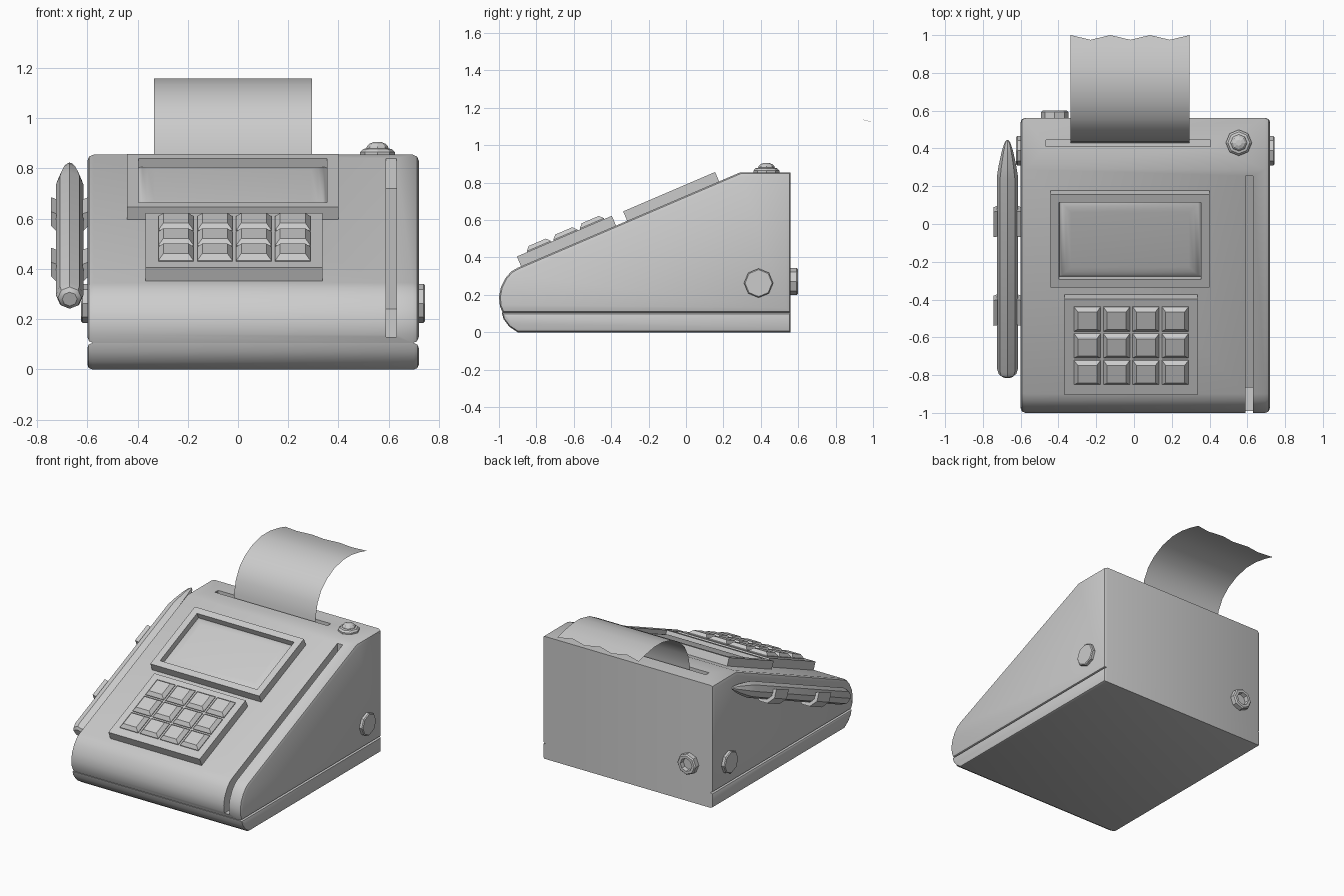
import bpy, bmesh
from math import sin, cos, pi, radians, atan2
from mathutils import Matrix, Vector

if "Cube" in bpy.data.objects:
    bpy.data.objects.remove(bpy.data.objects["Cube"])

SLOPE = atan2(0.51, 1.19)
# local frame of the sloped face: y runs up the slope, z is its normal
FACE = Matrix.Translation((0, -0.9, 0.345)) @ Matrix.Rotation(SLOPE, 4, 'X')


def finish(bm, name, matrix=Matrix(), smooth=None):
    bmesh.ops.recalc_face_normals(bm, faces=bm.faces)
    me = bpy.data.meshes.new(name)
    bm.to_mesh(me)
    bm.free()
    me.transform(matrix)
    ob = bpy.data.objects.new(name, me)
    bpy.context.collection.objects.link(ob)
    bpy.ops.object.select_all(action='DESELECT')
    ob.select_set(True)
    bpy.context.view_layer.objects.active = ob
    if smooth:
        bpy.ops.object.shade_smooth_by_angle(angle=radians(smooth))
    return ob


def prism(name, profile, x0, x1, bevel=0, smooth=None):
    """Extrude a (y, z) profile along x and round the rims of both caps."""
    bm = bmesh.new()
    a = [bm.verts.new((x0, y, z)) for y, z in profile]
    b = [bm.verts.new((x1, y, z)) for y, z in profile]
    n = len(a)
    bm.faces.new(a)
    bm.faces.new(b)
    for i in range(n):
        j = (i + 1) % n
        bm.faces.new((a[i], a[j], b[j], b[i]))
    bmesh.ops.recalc_face_normals(bm, faces=bm.faces)
    if bevel:
        rims = [e for e in bm.edges if abs(e.verts[0].co.x - e.verts[1].co.x) < 1e-5]
        bmesh.ops.bevel(bm, geom=rims, offset=bevel, segments=2, profile=0.5,
                        affect='EDGES', clamp_overlap=True)
    return finish(bm, name, smooth=smooth)


def box_bm(lo, hi):
    bm = bmesh.new()
    lo, hi = Vector(lo), Vector(hi)
    bmesh.ops.create_cube(bm, size=1, matrix=Matrix.Translation((lo + hi) / 2)
                          @ Matrix.Diagonal((*(hi - lo), 1)))
    return bm


def top_face(bm):
    bm.normal_update()
    return max((f for f in bm.faces if f.normal.z > 0.9),
               key=lambda f: f.calc_center_median().z)


def lathe(name, profile, matrix, segs=8, smooth=None):
    """Turn an (r, z) profile; both ends are closed."""
    bm = bmesh.new()
    rings = [[bm.verts.new((r * cos(2 * pi * i / segs), r * sin(2 * pi * i / segs), z))
              for i in range(segs)] for r, z in profile]
    for a, b in zip(rings, rings[1:]):
        for i in range(segs):
            j = (i + 1) % segs
            bm.faces.new((a[i], a[j], b[j], b[i]))
    bm.faces.new(rings[0])
    bm.faces.new(rings[-1])
    return finish(bm, name, matrix, smooth)


def cut(ob, cutter):
    mod = ob.modifiers.new("cut", 'BOOLEAN')
    mod.operation, mod.solver, mod.object = 'DIFFERENCE', 'EXACT', cutter
    bpy.ops.object.select_all(action='DESELECT')
    ob.select_set(True)
    bpy.context.view_layer.objects.active = ob
    bpy.ops.object.modifier_apply(modifier="cut")
    bpy.data.objects.remove(cutter)


# Housing: base tray and wedge-shaped shell
prism("base_tray", [(-0.9, 0), (-0.945, 0.03), (-0.975, 0.07), (-0.985, 0.105),
                    (0.56, 0.105), (0.56, 0)], -0.6, 0.72, 0.02, 35)
shell = prism("shell", [(-0.98, 0.105), (-0.995, 0.14), (-1.0, 0.19), (-0.99, 0.24),
                        (-0.965, 0.29), (-0.935, 0.325), (-0.9, 0.345), (0.29, 0.855),
                        (0.56, 0.855), (0.56, 0.105)], -0.6, 0.72, 0.025, 35)

# Card slot and paper slot cut into the shell
cut(shell, prism("card_cutter", [(0.255, 0.72), (-0.865, 0.24), (-0.865, 0.13),
                                 (-1.1, 0.13), (-1.1, 0.6), (0.255, 1.1)], 0.59, 0.63))
cut(shell, finish(box_bm((-0.465, 0.41, 0.79), (0.405, 0.445, 0.95)), "paper_cutter"))
bpy.ops.object.shade_smooth_by_angle(angle=radians(35))

# Screen: raised frame, recess and cushioned glass
bm = box_bm((-0.442, 0.637, -0.01), (0.40, 1.172, 0.055))
f = top_face(bm)
bmesh.ops.inset_region(bm, faces=[f], thickness=0.065)
for thick, drop in ((0.0005, -0.04), (0.02, 0.011), (0.03, 0.008), (0.04, 0.003)):
    bmesh.ops.inset_region(bm, faces=[f], thickness=thick)
    bmesh.ops.translate(bm, verts=f.verts, vec=(0, 0, drop))
finish(bm, "screen", FACE, 38)

# Keypad plate and keys
finish(box_bm((-0.368, 0.02, -0.01), (0.337, 0.572, 0.057)), "keypad_plate", FACE)
for row in range(3):
    for col in range(4):
        x, u = -0.247 + 0.155 * col, 0.15 + 0.154 * row
        bm = box_bm((x - 0.07, u - 0.07, 0.05), (x + 0.07, u + 0.07, 0.062))
        f = bmesh.ops.extrude_discrete_faces(bm, faces=[top_face(bm)])["faces"][0]
        for v in f.verts:
            v.co.x += 0.02 if v.co.x < x else -0.02
            v.co.y += 0.02 if v.co.y < u else -0.02
            v.co.z += 0.022
        finish(bm, f"key_{row}_{col}", FACE)

# Receipt paper: single curled sheet with a wavy torn end
curl = [(0.43, 0.80), (0.435, 0.87), (0.455, 0.96), (0.495, 1.035), (0.555, 1.09),
        (0.64, 1.135), (0.74, 1.158), (0.83, 1.158), (0.92, 1.143), (1.0, 1.122)]
bm = bmesh.new()
rows = []
for k, (y, z) in enumerate(curl):
    last = k == len(curl) - 1
    rows.append([bm.verts.new((-0.335 + 0.63 * i / 6, y - (0.025 if last and i % 2 else 0),
                               z + (0.008 if last and i % 2 else 0))) for i in range(7)])
for a, b in zip(rows, rows[1:]):
    for i in range(6):
        bm.faces.new((a[i], a[i + 1], b[i + 1], b[i]))
finish(bm, "receipt_paper", smooth=40)

# Domed button on top
lathe("top_button", [(0.069, 0), (0.069, 0.015), (0.058, 0.027), (0.044, 0.03), (0.042, 0.038),
                     (0.033, 0.048), (0.016, 0.055)],
      Matrix.Translation((0.555, 0.43, 0.85)))

# Side discs and the rear socket
for name, x, s in (("right_disc", 0.71, 1), ("left_disc", -0.59, -1)):
    lathe(name, [(0.078, 0), (0.078, 0.028), (0.072, 0.034)],
          Matrix.Translation((x, 0.388, 0.263)) @ Matrix.Rotation(s * pi / 2, 4, 'Y'))
lathe("rear_socket", [(0.072, 0), (0.072, 0.042), (0.064, 0.05), (0.045, 0.05), (0.042, 0.02)],
      Matrix.Translation((-0.42, 0.55, 0.272)) @ Matrix.Rotation(-pi / 2, 4, 'X'))

# Stylus lying along the left side, parallel to the slope
PEN = Matrix.Translation((-0.67, -0.80, 0.282)) @ Matrix.Rotation(SLOPE - pi / 2, 4, 'X')
lathe("stylus", [(0.03, -0.005), (0.047, 0.008), (0.055, 0.035), (0.055, 1.15), (0.046, 1.21),
                 (0.03, 1.29), (0.015, 1.34), (0.006, 1.352)], PEN, smooth=30)

# Two open clips holding the stylus
for name, s in (("lower_clip", 0.37), ("upper_clip", 0.88)):
    bm = bmesh.new()
    angles = [radians(-22.5 + 45 * i) for i in range(6)]
    outline = [(0.081 * cos(a), 0.081 * sin(a)) for a in angles]
    outline += [(0.056 * cos(a), 0.056 * sin(a)) for a in reversed(angles)]
    ends = [[bm.verts.new((x, y, s + h)) for x, y in outline] for h in (-0.073, 0.073)]
    for i in range(12):
        j = (i + 1) % 12
        bm.faces.new((ends[0][i], ends[0][j], ends[1][j], ends[1][i]))
    for e in ends:
        for i in range(5):
            bm.faces.new((e[i], e[i + 1], e[10 - i], e[11 - i]))
    finish(bm, name, PEN)
